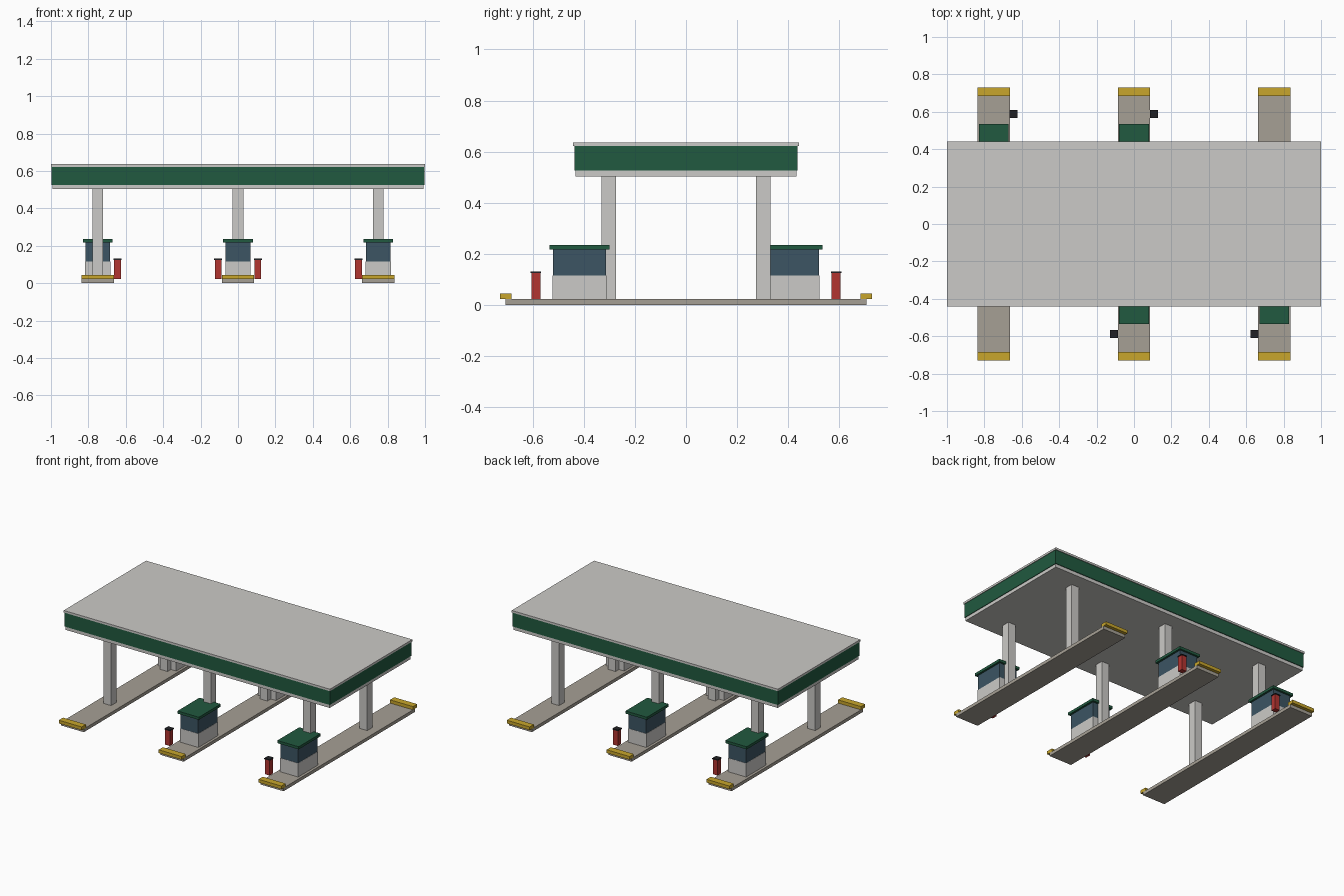
import bpy, bmesh
from mathutils import Vector

if "Cube" in bpy.data.objects:
    bpy.data.objects.remove(bpy.data.objects["Cube"])


def mat(name, r, g, b):
    m = bpy.data.materials.new(name)
    m.diffuse_color = (r, g, b, 1)
    m.use_nodes = True
    m.node_tree.nodes["Principled BSDF"].inputs["Base Color"].default_value = m.diffuse_color
    return m


GREY = mat("grey_metal", 0.60, 0.59, 0.57)
CONCRETE = mat("concrete", 0.38, 0.35, 0.30)
GREEN = mat("green", 0.015, 0.10, 0.05)
BLUE = mat("dark_blue", 0.045, 0.09, 0.125)
RED = mat("red", 0.45, 0.035, 0.03)
YELLOW = mat("yellow", 0.58, 0.38, 0.025)
BLACK = mat("black", 0.015, 0.015, 0.018)


def box(name, cx, cy, sx, sy, z0, z1, material):
    """Box centred on (cx, cy), spanning z0 to z1."""
    bm = bmesh.new()
    bmesh.ops.create_cube(bm, size=1)
    bmesh.ops.scale(bm, vec=Vector((sx, sy, z1 - z0)), verts=bm.verts)
    me = bpy.data.meshes.new(name)
    bm.to_mesh(me)
    bm.free()
    me.materials.append(material)
    ob = bpy.data.objects.new(name, me)
    ob.location = (cx, cy, (z0 + z1) / 2)
    bpy.context.collection.objects.link(ob)
    return ob


BASE = 0.022      # top of the islands
SOFFIT = 0.503    # underside of the canopy

# Canopy: soffit slab, green fascia, roof cap
box("canopy_soffit", 0, 0, 1.984, 0.866, SOFFIT, 0.526, GREY)
box("canopy_fascia", 0, 0, 1.992, 0.875, 0.526, 0.622, GREEN)
box("canopy_roof", 0, 0, 2.0, 0.884, 0.622, 0.636, GREY)

# Islands with end bumpers and a pair of columns each
for x in (-0.75, 0, 0.75):
    box("island", x, 0, 0.172, 1.412, 0, BASE, CONCRETE)
    for s in (-1, 1):
        box("bumper", x, s * 0.706, 0.172, 0.045, BASE, 0.044, YELLOW)
        box("column", x, s * 0.303, 0.057, 0.057, BASE, SOFFIT, GREY)

# Pumps and bins: the back pair is the front pair turned half round
for s in (1, -1):
    for px in (0, 0.75):
        x, y = s * px, -s * 0.417
        box("pump_base", x, y, 0.136, 0.212, BASE, 0.115, GREY)
        box("pump_panel", x, y, 0.133, 0.209, 0.115, 0.217, BLUE)
        box("pump_cap", x, y, 0.160, 0.235, 0.217, 0.235, GREEN)
        bx, by = s * (px - 0.106), -s * 0.588
        box("bin_body", bx, by, 0.036, 0.036, BASE, 0.124, RED)
        box("bin_lid", bx, by, 0.042, 0.042, 0.124, 0.131, BLACK)
